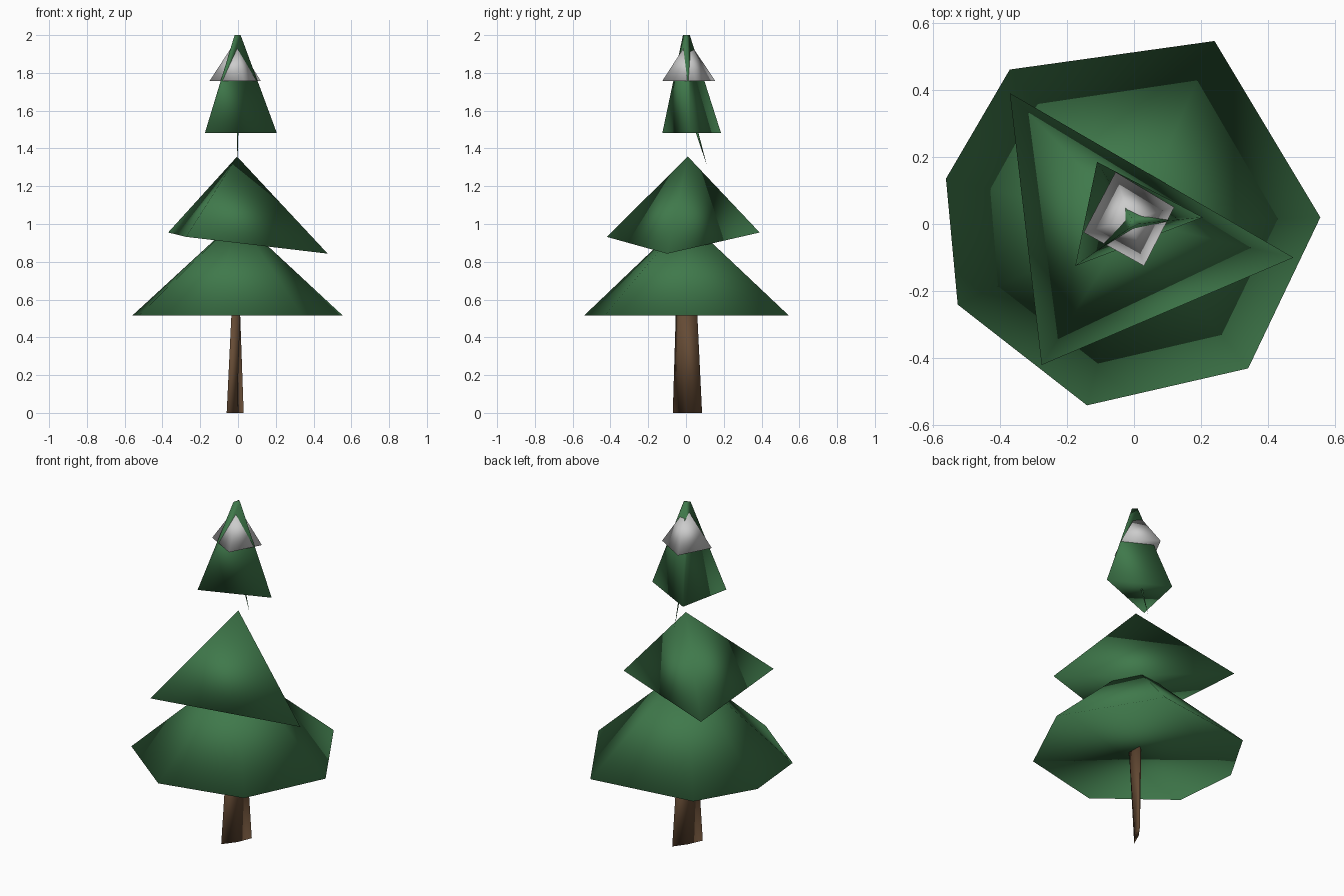
import bpy

if "Cube" in bpy.data.objects:
    bpy.data.objects.remove(bpy.data.objects["Cube"])


def material(name, rgb):
    m = bpy.data.materials.new(name)
    m.diffuse_color = (*rgb, 1)
    m.use_nodes = True
    m.node_tree.nodes["Principled BSDF"].inputs["Base Color"].default_value = m.diffuse_color
    return m


GREEN = material("needle_green", (0.05, 0.19, 0.07))
BROWN = material("bark_brown", (0.13, 0.07, 0.035))
WHITE = material("snow_white", (0.85, 0.85, 0.85))


def loft(name, base, top, mat):
    """Closed solid from a base ring to a top ring, or to one apex point."""
    n = len(base)
    faces = [tuple(reversed(range(n)))]
    for i in range(n):
        j = (i + 1) % n
        faces.append((i, j, n) if len(top) == 1 else (i, j, n + j, n + i))
    if len(top) > 1:
        faces.append(tuple(range(n, 2 * n)))
    me = bpy.data.meshes.new(name)
    me.from_pydata(base + top, [], faces)
    me.materials.append(mat)
    me.shade_smooth()
    ob = bpy.data.objects.new(name, me)
    bpy.context.collection.objects.link(ob)
    return ob


def ring(z, *points):
    return [(x, y, z) for x, y in points]


# Trunk: thin blade at the ground, rounder at the top
loft("trunk",
     ring(0, (-.06, -.07), (-.005, 0), (.03, .085), (-.025, .01)),
     ring(.56, (-.033, -.053), (.012, -.03), (.01, .058), (-.03, .025)), BROWN)

# Lower branches: uneven seven-sided cone
loft("lower_branches",
     ring(.515, (.555, .02), (.24, .545), (-.37, .46), (-.56, .135),
          (-.525, -.24), (-.14, -.54), (.34, -.43)),
     [(0, 0, 1.03)], GREEN)

# Middle branches: tilted three-sided cone
loft("middle_branches",
     [(.475, -.1, .843), (-.37, .39, .955), (-.275, -.42, .932)],
     [(-.005, .01, 1.357)], GREEN)

# Top branches: three-sided, with a blunt tip
loft("top_branches",
     ring(1.483, (.205, .02), (-.11, .185), (-.175, -.125)),
     ring(2.0, (.014, .0), (-.008, .02), (-.018, -.016)), GREEN)

# Thin stray sliver below the top branches
loft("branch_sliver",
     [(-.004, .05, 1.49), (.002, .058, 1.49), (-.004, .064, 1.49)],
     [(-.004, .112, 1.305)], GREEN)

# Snow cap: four-sided pyramid that the green corners poke through
loft("snow_cap",
     ring(1.758, (.12, .05), (-.055, .155), (-.15, -.025), (.03, -.125)),
     [(-.012, .012, 1.97)], WHITE)
